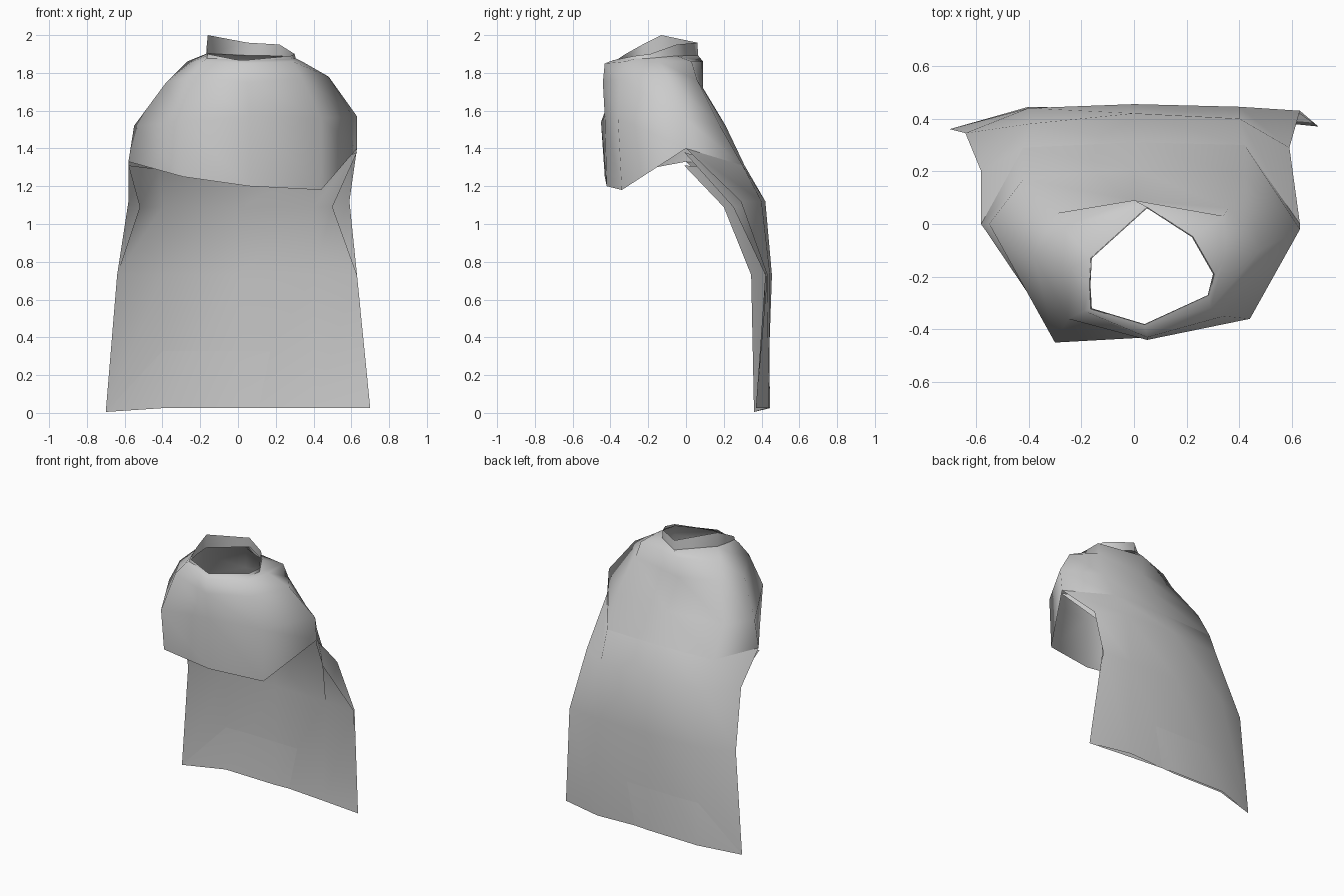
import bpy, math

if "Cube" in bpy.data.objects:
    bpy.data.objects.remove(bpy.data.objects["Cube"])


def loft(name, rows, closed):
    """Skin a list of equally long point rows with quads."""
    n = len(rows[0])
    verts = [p for row in rows for p in row]
    faces = []
    for r in range(len(rows) - 1):
        for c in range(n if closed else n - 1):
            d = (c + 1) % n
            faces.append((r * n + c, (r + 1) * n + c, (r + 1) * n + d, r * n + d))
    mesh = bpy.data.meshes.new(name)
    mesh.from_pydata(verts, [], faces)
    mesh.update()
    obj = bpy.data.objects.new(name, mesh)
    bpy.context.collection.objects.link(obj)
    bpy.ops.object.select_all(action='DESELECT')
    obj.select_set(True)
    bpy.context.view_layer.objects.active = obj
    bpy.ops.object.shade_smooth_by_angle(angle=math.radians(85))
    return obj


def scaled(ring, k, z_mid, z_keep, z_shift=0):
    """Copy a collar ring, scaled about the neck axis and flattened in height."""
    return [(.05 + (x - .05) * k, -.17 + (y + .17) * k, z_mid + z_keep * (z - z_mid) + z_shift)
            for x, y, z in ring]


# Standing collar (six corners plus one extra point on each side)
rim = [(.04, -.38, 1.86), (.28, -.27, 1.89), (.30, -.19, 1.90), (.22, -.05, 1.95),
       (.05, .06, 1.96), (-.16, -.13, 2.0), (-.165, -.23, 1.95), (-.16, -.32, 1.90)]
base = scaled(rim, 1.02, 1.87, .25)
loft("collar", [rim, base], True)

# Shoulder mantle: front, front right, right, back right, back, and round again
neck = [(.05, -.43, 1.85), (.29, -.32, 1.86), (.34, -.14, 1.86), (.34, .03, 1.86),
        (0, .09, 1.86), (-.27, -.01, 1.86), (-.24, -.17, 1.86), (-.19, -.33, 1.86)]
shoulder = [(.05, -.44, 1.75), (.34, -.35, 1.77), (.48, -.10, 1.78), (.36, .06, 1.76),
            (0, .09, 1.72), (-.30, .04, 1.75), (-.38, -.12, 1.75), (-.25, -.36, 1.78)]
chest = [(.06, -.43, 1.57), (.44, -.36, 1.56), (.63, -.02, 1.57), (.42, .18, 1.52),
         (0, .21, 1.52), (-.42, .17, 1.52), (-.55, 0, 1.52), (-.30, -.45, 1.54)]
hem = [(.06, -.42, 1.20), (.44, -.34, 1.18), (.63, 0, 1.40), (.42, .30, 1.31),
       (0, .31, 1.31), (-.42, .29, 1.31), (-.58, 0, 1.33), (-.29, -.43, 1.25)]
loft("shoulder_mantle", [base, neck, shoulder, chest, hem], True)


def sheet(levels, top):
    """Rows of a hanging cloth: right edge, right quarter, centre, left quarter, left edge."""
    rows = [top]
    for right, quarter_r, centre, quarter_l, left, z in levels:
        rows.append([(*right, z), (.40, quarter_r, z), (0, centre, z),
                     (-.40, quarter_l, z), (*left, z - (.02 if z < .1 else 0))])
    return rows


# Back drape, its right edge hanging further back than its left
outer = [((.59, .29), .40, .42, .38, (-.58, .20), 1.12),
         ((.63, .43), .445, .455, .44, (-.64, .345), .73),
         ((.70, .37), .44, .42, .43, (-.70, .36), .025)]
loft("back_drape", sheet(outer, hem[2:7]), False)

# Lining, tucked in at the edges below the mantle and crossing the drape in the lower folds
inner = [((.50, .25), .38, .40, .36, (-.52, .20), 1.09),
         ((.63, .42), .425, .435, .42, (-.64, .345), .73),
         ((.70, .37), .40, .435, .445, (-.70, .36), .025)]
top = [(x, y - .01, z - .02) for x, y, z in hem[2:7]]
loft("drape_lining", sheet(inner, top), False)
